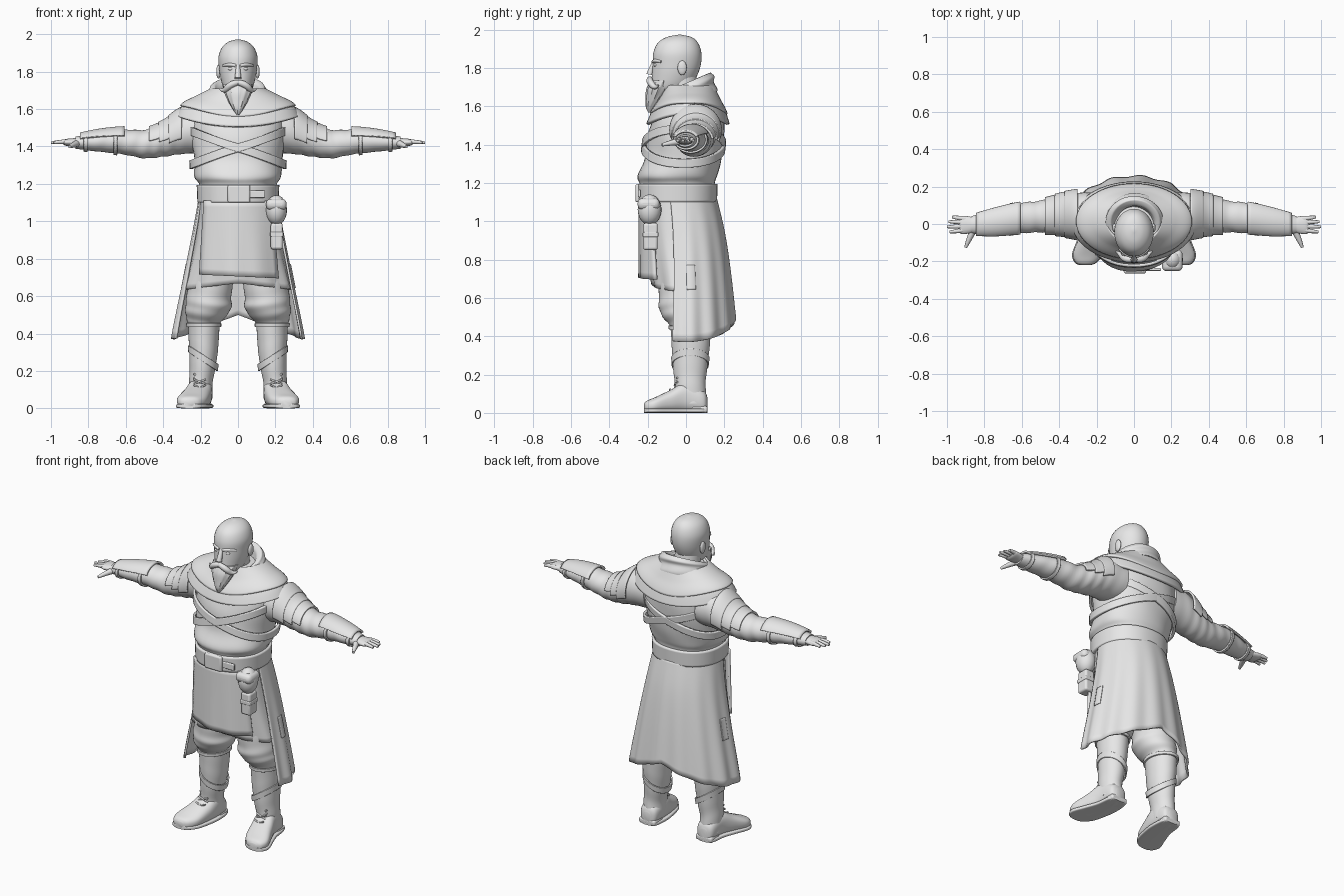
import bpy
import bmesh
from math import sin, cos, radians, copysign
from mathutils import Vector

if "Cube" in bpy.data.objects:
    bpy.data.objects.remove(bpy.data.objects["Cube"], do_unlink=True)

# One plain clay colour for everything
clay = bpy.data.materials.new("light_grey")
clay.use_nodes = True
clay.diffuse_color = (0.8, 0.8, 0.8, 1)
clay.node_tree.nodes["Principled BSDF"].inputs["Base Color"].default_value = (0.8, 0.8, 0.8, 1)


def finish(name, bm, thick=0, bevel=0):
    """Turn a bmesh into a finished object."""
    bmesh.ops.recalc_face_normals(bm, faces=bm.faces[:])
    mesh = bpy.data.meshes.new(name)
    bm.to_mesh(mesh)
    bm.free()
    mesh.materials.append(clay)
    obj = bpy.data.objects.new(name, mesh)
    bpy.context.collection.objects.link(obj)
    if thick:
        mod = obj.modifiers.new("thickness", "SOLIDIFY")
        mod.thickness, mod.offset = thick, 0
    if bevel:
        mod = obj.modifiers.new("bevel", "BEVEL")
        mod.width, mod.segments = bevel, 3
    return obj


def sample(rings, t):
    """Smooth interpolation through a list of rings."""
    last = len(rings) - 1
    k = min(int(t * last), last - 1)
    u = t * last - k
    quad = [rings[max(0, min(last, k + d))] for d in (-1, 0, 1, 2)]
    return [b + u * (c - a + u * (2 * a - 5 * b + 4 * c - d + u * (3 * (b - c) + d - a))) / 2
            for a, b, c, d in zip(*quad)]


def loft(name, rings, axis=2, side=1, sides=40, steps=6, arc=(0, 360), span=(0, 1),
         grow=0, power=1, fold=None, lift=None, thick=0):
    """Skin elliptical rings (position, two centres, two radii) along an axis."""
    i, j = [k for k in range(3) if k != axis]
    full = arc[1] - arc[0] >= 360
    rows, cols = steps * (len(rings) - 1), sides + (not full)
    bm, grid = bmesh.new(), []
    for r in range(rows + 1):
        t = span[0] + (span[1] - span[0]) * r / rows
        pos, ci, cj, ri, rj = sample(rings, t)
        row = []
        for c in range(cols):
            a = radians(arc[0] + (arc[1] - arc[0]) * c / sides)
            k = 1 + (fold(a, t) if fold else 0)
            co = Vector((0, 0, 0))
            co[axis] = pos
            co[i] = ci + (ri + grow) * k * copysign(abs(cos(a)) ** power, cos(a))
            co[j] = cj + (rj + grow) * k * copysign(abs(sin(a)) ** power, sin(a))
            co.z += lift(a, t) if lift else 0
            co.x *= side
            row.append(bm.verts.new(co))
        grid.append(row)
    for low, high in zip(grid, grid[1:]):
        for c in range(sides):
            d = (c + 1) % cols
            bm.faces.new((low[c], low[d], high[d], high[c]))
    if full and not thick:
        bm.faces.new(grid[0])
        bm.faces.new(grid[-1])
    return finish(name, bm, thick)


def blob(name, loc, size):
    bm = bmesh.new()
    bmesh.ops.create_uvsphere(bm, u_segments=20, v_segments=12, radius=1)
    bmesh.ops.scale(bm, vec=size, verts=bm.verts)
    bmesh.ops.translate(bm, vec=loc, verts=bm.verts)
    return finish(name, bm)


def box(name, loc, size, bevel=0.01):
    bm = bmesh.new()
    bmesh.ops.create_cube(bm, size=1)
    bmesh.ops.scale(bm, vec=size, verts=bm.verts)
    bmesh.ops.translate(bm, vec=loc, verts=bm.verts)
    return finish(name, bm, bevel=bevel)


def tube(name, points, radii, side=1):
    curve = bpy.data.curves.new(name, "CURVE")
    curve.dimensions, curve.bevel_depth = "3D", 1
    curve.bevel_resolution, curve.use_fill_caps = 3, True
    spline = curve.splines.new("NURBS")
    spline.points.add(len(points) - 1)
    spline.use_endpoint_u, spline.order_u = True, min(3, len(points))
    for p, (x, y, z), r in zip(spline.points, points, radii):
        p.co, p.radius = (x * side, y, z, 1), r
    curve.materials.append(clay)
    bpy.context.collection.objects.link(bpy.data.objects.new(name, curve))


# Torso with a bloused shirt hanging over the belt
loft("torso", [(1.08, 0, -0.04, 0.2, 0.185), (1.19, 0, -0.045, 0.205, 0.195),
               (1.24, 0, -0.045, 0.232, 0.208), (1.33, 0, -0.015, 0.235, 0.2),
               (1.45, 0, 0, 0.25, 0.2), (1.55, 0, 0.015, 0.25, 0.18),
               (1.63, 0, 0.02, 0.2, 0.14), (1.7, 0, 0.01, 0.1, 0.1)], power=0.9,
     fold=lambda a, t: 0.012 * sin(5 * a + 18 * t) * sin(3 * t))
for label, s in (("left", 1), ("right", -1)):
    loft(label + "_chest_strap", [(1.37, 0, -0.015, 0.25, 0.212), (1.415, 0, -0.01, 0.253, 0.212)],
         power=0.9, thick=0.016, lift=lambda a, t: -0.09 * s * cos(a))

# Belt, buckle and hanging pouch
loft("belt", [(1.1, 0, -0.045, 0.207, 0.197), (1.195, 0, -0.045, 0.211, 0.2)], power=0.9, thick=0.02)
box("buckle", (0.005, -0.252, 1.147), (0.12, 0.024, 0.095))
box("belt_tongue", (0.1, -0.243, 1.145), (0.09, 0.015, 0.04), 0.005)
blob("pouch", (0.205, -0.19, 1.06), (0.057, 0.062, 0.08))
box("pouch_flap", (0.205, -0.195, 1.09), (0.11, 0.115, 0.06), 0.025)
box("hanging_case", (0.207, -0.185, 0.92), (0.064, 0.075, 0.14), 0.012)
box("case_band", (0.207, -0.185, 0.93), (0.07, 0.082, 0.025), 0.005)

# Tunic skirt, front apron and long split coat
loft("tunic_skirt", [(1.12, 0, -0.045, 0.195, 0.185), (0.9, 0, -0.03, 0.225, 0.18),
                     (0.67, 0, -0.01, 0.285, 0.16)], thick=0.014, sides=72,
     fold=lambda a, t: 0.025 * t * sin(11 * a), lift=lambda a, t: -0.035 * t * abs(cos(a)))
bm = bmesh.new()
bmesh.ops.create_grid(bm, x_segments=16, y_segments=12, size=1)
for v in bm.verts:
    u, t = v.co.x, (1 - v.co.y) / 2
    x = u * (0.18 + 0.03 * t)
    v.co = (x + 0.005 * t, -0.24 + 1.9 * x * x + 0.004 * t * sin(9 * u),
            1.11 - (0.405 + 0.01 * u) * t)
finish("apron", bm, 0.014)
coat = [(1.12, 0, -0.03, 0.205, 0.185), (0.95, 0, -0.01, 0.238, 0.205),
        (0.75, 0, 0, 0.285, 0.225), (0.5, 0, 0, 0.347, 0.252)]
coat_style = dict(fold=lambda a, t: 0.022 * t * sin(14 * a),
                  lift=lambda a, t: -0.13 * t * t * abs(cos(a)))
loft("coat_skirt", coat, arc=(-16, 196), sides=96, thick=0.012, **coat_style)
for label, arc in (("left", (1, 12)), ("right", (168, 179))):
    loft(label + "_coat_patch", coat, arc=arc, span=(0.57, 0.72), sides=8, grow=0.008,
         thick=0.006, **coat_style)

# Shoulder mantle in two layers, and the cowl
mantle = [(1.7, 0, 0.02, 0.13, 0.11), (1.66, 0, 0.02, 0.21, 0.14),
          (1.62, 0, 0.015, 0.285, 0.18), (1.56, 0, 0.01, 0.325, 0.21)]
loft("mantle", mantle, thick=0.016, sides=64, lift=lambda a, t: -0.055 * t * sin(a) ** 2)
loft("mantle_top_layer", mantle, thick=0.012, sides=64, grow=0.012, span=(0, 0.72),
     lift=lambda a, t: 0.006 - 0.08 * t * abs(sin(a)) ** 3)
loft("cowl", [(1.63, 0, 0.02, 0.165, 0.145), (1.675, 0, 0.01, 0.158, 0.138),
              (1.71, 0, 0.01, 0.15, 0.135), (1.725, 0, 0.01, 0.128, 0.115),
              (1.7, 0, 0, 0.105, 0.1), (1.64, 0, 0, 0.09, 0.09)],
     fold=lambda a, t: 0.02 * sin(22 * t + 2 * cos(a)),
     lift=lambda a, t: 0.05 * sin(a))

# Bald head and face
loft("neck", [(1.6, 0, 0, 0.08, 0.08), (1.78, 0, -0.03, 0.075, 0.08)])
loft("head", [(1.67, 0, -0.1, 0.045, 0.07), (1.7, 0, -0.08, 0.073, 0.1),
              (1.76, 0, -0.06, 0.092, 0.118), (1.82, 0, -0.048, 0.102, 0.126),
              (1.88, 0, -0.045, 0.104, 0.125), (1.93, 0, -0.042, 0.085, 0.105),
              (1.96, 0, -0.036, 0.05, 0.066), (1.973, 0, -0.033, 0.006, 0.008)])
tube("nose", [(0, -0.165, 1.83), (0, -0.185, 1.79), (0, -0.19, 1.765)], (0.011, 0.014, 0.018))
loft("beard", [(1.735, 0, -0.125, 0.078, 0.06), (1.69, 0, -0.145, 0.072, 0.06),
               (1.64, 0, -0.165, 0.05, 0.045), (1.6, 0, -0.182, 0.028, 0.028),
               (1.568, 0, -0.192, 0.006, 0.006)], fold=lambda a, t: 0.04 * sin(12 * a + 4 * t))
for label, s in (("left", 1), ("right", -1)):
    blob(label + "_ear", (0.104 * s, -0.02, 1.8), (0.012, 0.024, 0.038))
    blob(label + "_eye", (0.037 * s, -0.157, 1.815), (0.016, 0.012, 0.01))
    tube(label + "_brow", [(0.012, -0.172, 1.832), (0.045, -0.168, 1.842), (0.08, -0.13, 1.832)],
         (0.008, 0.011, 0.006), s)
    tube(label + "_moustache", [(0, -0.187, 1.742), (0.04, -0.195, 1.735),
                                (0.075, -0.16, 1.69), (0.098, -0.145, 1.71)],
         (0.015, 0.02, 0.014, 0.004), s)

    # Sleeved arm, lames and forearm guard
    arm = [(0.18, 0.04, 1.485, 0.13, 0.12), (0.3, 0.05, 1.475, 0.115, 0.115),
           (0.4, 0.05, 1.435, 0.098, 0.09), (0.5, 0.04, 1.413, 0.085, 0.076),
           (0.62, 0.03, 1.425, 0.08, 0.066), (0.75, 0.01, 1.425, 0.068, 0.052),
           (0.87, -0.005, 1.42, 0.046, 0.032)]
    loft(label + "_arm", arm, axis=0, side=s, steps=8,
         fold=lambda a, t: 0.025 * sin(55 * t + 2 * sin(a)) * sin(3 * t))
    for n in range(3):
        start = 0.17 + 0.09 * n
        loft(f"{label}_shoulder_lame_{n + 1}", arm, axis=0, side=s, steps=2, grow=0.017 - 0.004 * n,
             arc=(-15 + 12 * n, 195 - 12 * n), span=(start, start + 0.11), thick=0.012)
    loft(label + "_forearm_guard", arm, axis=0, side=s, steps=2, grow=0.011,
         arc=(25, 155), span=(0.65, 0.95), thick=0.012)
    for t in (0.7, 0.9):
        loft(label + "_guard_strap", arm, axis=0, side=s, steps=1, grow=0.005,
             span=(t, t + 0.025), thick=0.01)

    # Hand
    loft(label + "_palm", [(0.84, -0.005, 1.42, 0.034, 0.026), (0.88, -0.005, 1.422, 0.045, 0.022),
                           (0.92, -0.005, 1.422, 0.049, 0.018), (0.935, -0.003, 1.422, 0.04, 0.01)],
         axis=0, side=s)
    for n, (y, tip) in enumerate(((0.034, 0.972), (0.011, 0.992), (-0.014, 1), (-0.039, 0.985))):
        tube(f"{label}_finger_{n + 1}", [(0.9, y * 0.8, 1.424), (0.95, y, 1.427), (tip, y * 1.1, 1.42)],
             (0.014, 0.012, 0.007), s)
    tube(label + "_thumb", [(0.855, -0.025, 1.417), (0.88, -0.075, 1.41), (0.9, -0.125, 1.398)],
         (0.02, 0.016, 0.008), s)

    # Baggy trouser leg
    loft(label + "_trouser_leg", [(0.9, 0.1, -0.01, 0.1, 0.12), (0.72, 0.14, -0.01, 0.118, 0.13),
                                  (0.6, 0.155, -0.01, 0.12, 0.132), (0.53, 0.16, -0.005, 0.122, 0.132),
                                  (0.47, 0.178, 0.015, 0.095, 0.112), (0.43, 0.18, 0.025, 0.07, 0.09)],
         side=s, steps=8, fold=lambda a, t: 0.03 * sin(30 * t + 2 * sin(a + 1)) * t)

    # Tall boot with cuff, straps, laces and sole
    shaft = [(0.455, 0.183, 0.025, 0.084, 0.106), (0.36, 0.183, 0.025, 0.08, 0.1),
             (0.25, 0.187, 0.022, 0.072, 0.09), (0.14, 0.198, 0.022, 0.063, 0.08),
             (0.05, 0.2, 0.03, 0.063, 0.08)]
    loft(label + "_boot_shaft", shaft, side=s,
         fold=lambda a, t: 0.018 * t * sin(25 * t + 2 * cos(a)))
    loft(label + "_boot_cuff", shaft, side=s, grow=0.005, span=(0, 0.07), thick=0.01)
    loft(label + "_boot_wrap", shaft, side=s, grow=0.003, span=(0.42, 0.5), thick=0.008,
         lift=lambda a, t: 0.05 * cos(a))
    for n in range(5):
        z = 0.1 + 0.03 * n
        y = -0.085 + 0.011 * n if n else -0.1
        for d in (-1, 1):
            tube(f"{label}_lace_{n + 1}", [(0.205 - 0.032 * d, y + 0.018, z), (0.205, y + 0.012, z + 0.012),
                                           (0.205 + 0.032 * d, y + 0.018, z + 0.024)],
                 (0.005, 0.005, 0.005), s)
    foot = [(0.112, 0.2, 0.045, 0.025, 0.035), (0.09, 0.2, 0.06, 0.055, 0.06),
            (0, 0.203, 0.08, 0.066, 0.08), (-0.08, 0.222, 0.06, 0.075, 0.06),
            (-0.16, 0.247, 0.041, 0.079, 0.041), (-0.205, 0.258, 0.033, 0.055, 0.03),
            (-0.22, 0.26, 0.028, 0.025, 0.018)]
    loft(label + "_boot_foot", foot, axis=1, side=s, power=0.8)
    loft(label + "_boot_sole", [(y, x, 0.012, r + 0.005, 0.012) for y, x, z, r, h in foot],
         axis=1, side=s, power=0.4)
    box(label + "_boot_heel", (0.2 * s, 0.07, 0.018), (0.115, 0.085, 0.036), 0.012)

# Smooth shading with crisp edges
meshes = [o for o in bpy.context.scene.objects if o.type == "MESH"]
bpy.ops.object.select_all(action="DESELECT")
for o in meshes:
    o.select_set(True)
bpy.context.view_layer.objects.active = meshes[0]
bpy.ops.object.shade_smooth_by_angle(angle=radians(40))
